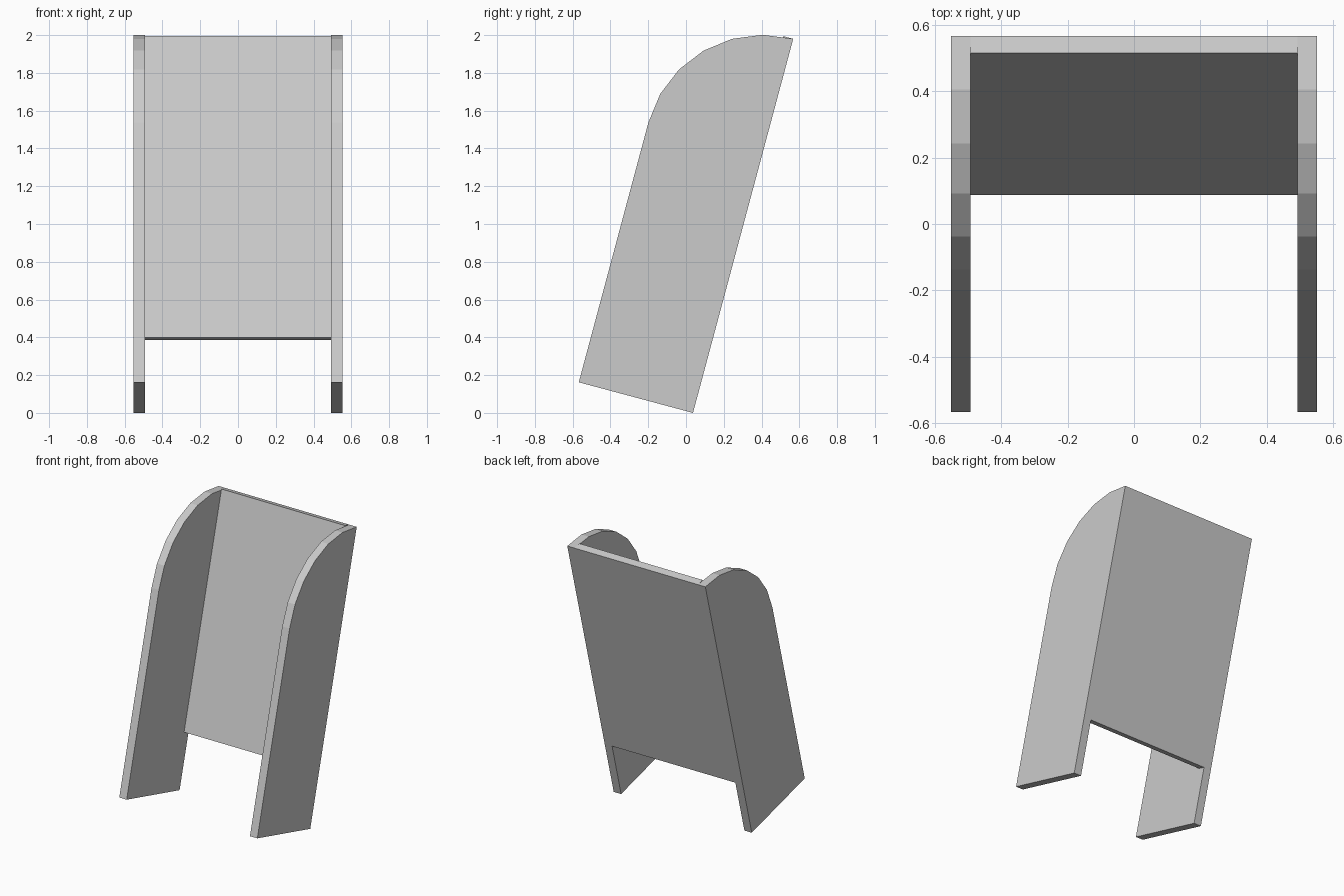
import bpy, bmesh
from math import radians, sin, cos
from mathutils import Matrix

if "Cube" in bpy.data.objects:
    bpy.data.objects.remove(bpy.data.objects["Cube"])

LEAN = radians(15)
DEPTH, LENGTH = 0.626, 2.05          # side panel size before leaning
X_IN, X_OUT = 0.493, 0.552           # inner and outer faces of the sides
BACK_T, BACK_LOW = 0.054, 0.399      # back board thickness and lower end
PLACE = Matrix.Translation((0, 0.037, 0)) @ Matrix.Rotation(-LEAN, 4, 'X')


def extruded(name, profile, x0, x1):
    """Extrude an upright (y, z) profile from x0 to x1, then lean it back."""
    bm = bmesh.new()
    face = bm.faces.new([bm.verts.new((x0, y, z)) for y, z in profile])
    ext = bmesh.ops.extrude_face_region(bm, geom=[face])
    moved = [v for v in ext["geom"] if isinstance(v, bmesh.types.BMVert)]
    bmesh.ops.translate(bm, verts=moved, vec=(x1 - x0, 0, 0))
    bmesh.ops.transform(bm, matrix=PLACE, verts=bm.verts)
    bmesh.ops.recalc_face_normals(bm, faces=bm.faces)
    mesh = bpy.data.meshes.new(name)
    bm.to_mesh(mesh)
    bm.free()
    obj = bpy.data.objects.new(name, mesh)
    bpy.context.collection.objects.link(obj)
    return obj


# Side panels: straight legs with a faceted quarter-round front top corner
side = [(0, 0), (-DEPTH, 0)]
for i in range(7):
    a = radians(15 * i)
    side.append((-DEPTH * cos(a), LENGTH - DEPTH + DEPTH * sin(a)))
extruded("left_side_panel", side, -X_OUT, -X_IN)
extruded("right_side_panel", side, X_IN, X_OUT)

# Back board between the sides, flush with their rear edges
board = [(0, BACK_LOW), (-BACK_T, BACK_LOW), (-BACK_T, LENGTH), (0, LENGTH)]
extruded("back_board", board, -X_IN, X_IN)
